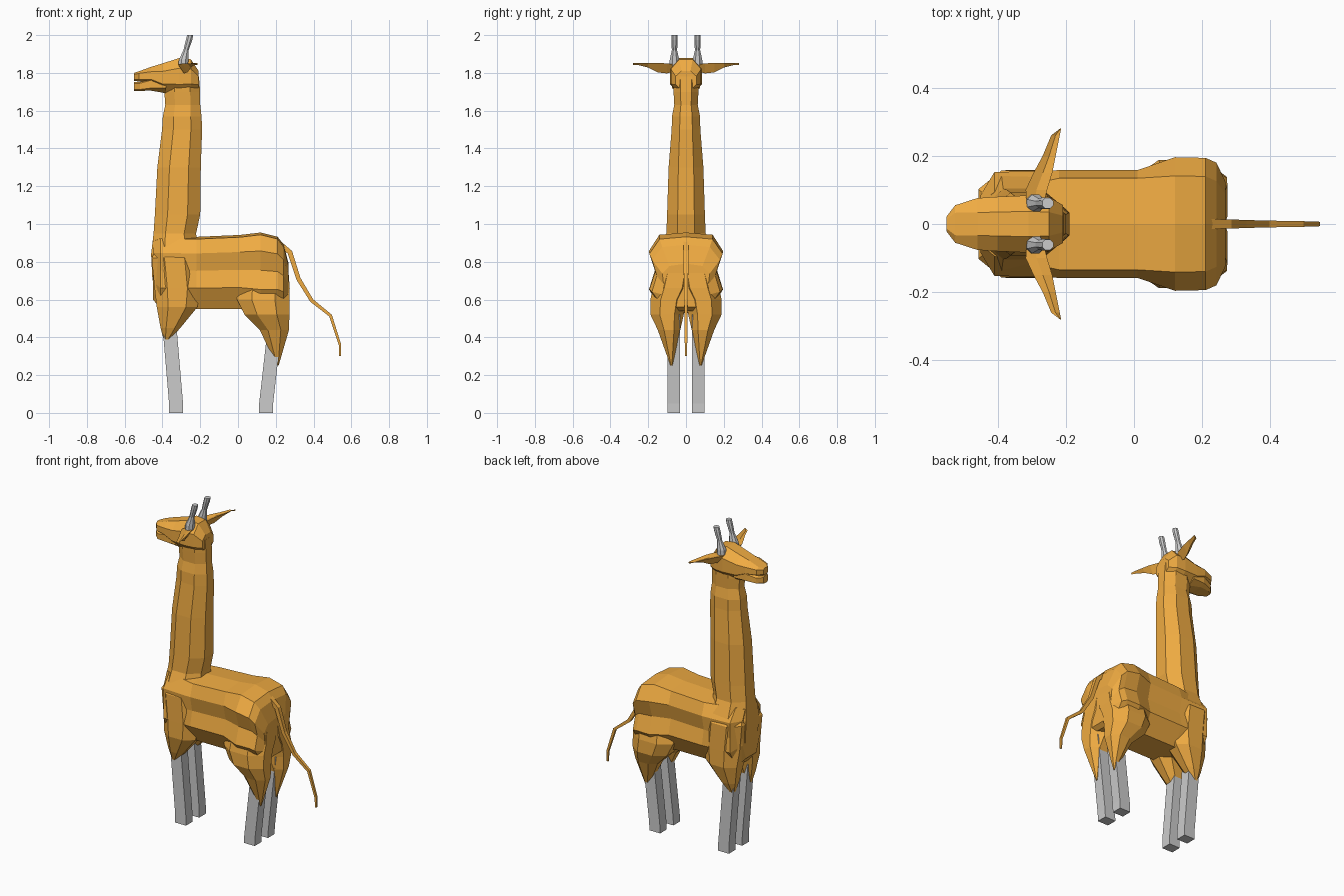
import bpy, bmesh
from mathutils import Vector

coat = bpy.data.materials.new("coat")
coat.diffuse_color = (0.87, 0.41, 0.055, 1)


def loft(name, rings, mat=coat):
    """Skin a stack of equal-length rings, closed at both ends."""
    bm = bmesh.new()
    vr = [[bm.verts.new(p) for p in r] for r in rings]
    n = len(vr[0])
    for a, b in zip(vr, vr[1:]):
        for i in range(n):
            j = (i + 1) % n
            bm.faces.new((a[i], a[j], b[j], b[i]))
    bm.faces.new(vr[0])
    bm.faces.new(vr[-1])
    bmesh.ops.recalc_face_normals(bm, faces=bm.faces)
    me = bpy.data.meshes.new(name)
    bm.to_mesh(me)
    bm.free()
    ob = bpy.data.objects.new(name, me)
    bpy.context.collection.objects.link(ob)
    if mat:
        me.materials.append(mat)
    return ob


def octagon(a0, a1, b0, b1, c=0.28):
    """Rectangle with chamfered corners, as 2D points."""
    da, db = (a1 - a0) * c, (b1 - b0) * c
    return [(a0 + da, b0), (a1 - da, b0), (a1, b0 + db), (a1, b1 - db),
            (a1 - da, b1), (a0 + da, b1), (a0, b1 - db), (a0, b0 + db)]


def flat_ring(z, x0, x1, y0, y1, c=0.28, side=1):
    return [(x, y * side, z) for x, y in octagon(x0, x1, y0, y1, c)]


def upright_ring(x, w, z0, z1, c=0.28):
    return [(x, y, z) for y, z in octagon(-w, w, z0, z1, c)]


# Trunk: waisted cross-sections along x
def trunk_ring(x, w, z0, z1, waist, top):
    h = z1 - z0
    half = [(top * w, z1 - 0.012), (w, z0 + 0.77 * h), (w * waist, z0 + 0.53 * h),
            (w, z0 + 0.29 * h), (0.6 * w, z0)]
    pts = [(0, z1)] + half + [(0, z0)] + [(-y, z) for y, z in reversed(half)]
    return [(x, y, z) for y, z in pts]


loft("trunk", [trunk_ring(*r) for r in (
    (-0.45, 0.085, 0.60, 0.92, 1.0, 0.7),
    (-0.41, 0.152, 0.55, 0.935, 1.0, 0.62),
    (-0.22, 0.158, 0.55, 0.932, 0.88, 0.85),
    (0.01, 0.158, 0.55, 0.942, 0.86, 0.85),
    (0.12, 0.196, 0.53, 0.955, 0.84, 0.72),
    (0.21, 0.194, 0.54, 0.932, 0.84, 0.72),
    (0.242, 0.180, 0.54, 0.89, 0.86, 0.7),
    (0.268, 0.125, 0.56, 0.79, 0.95, 0.7))])

# Neck: octagonal rings going up, flaring into the chest
loft("neck", [flat_ring(z, x0, x1, -w, w) for z, x0, x1, w in (
    (0.70, -0.453, -0.22, 0.135),
    (0.84, -0.46, -0.21, 0.15),
    (0.95, -0.447, -0.222, 0.104),
    (1.05, -0.44, -0.20, 0.10),
    (1.30, -0.427, -0.197, 0.092),
    (1.50, -0.402, -0.19, 0.076),
    (1.57, -0.398, -0.193, 0.074),
    (1.63, -0.385, -0.20, 0.062),
    (1.70, -0.39, -0.20, 0.066),
    (1.78, -0.38, -0.207, 0.07))])

# Head with upper muzzle, and a lower jaw leaving a thin mouth slit
loft("head", [upright_ring(*r) for r in (
    (-0.55, 0.022, 1.757, 1.80, 0.2),
    (-0.525, 0.055, 1.755, 1.808, 0.2),
    (-0.46, 0.076, 1.74, 1.832),
    (-0.40, 0.080, 1.70, 1.85),
    (-0.31, 0.084, 1.685, 1.879),
    (-0.25, 0.080, 1.69, 1.872),
    (-0.208, 0.055, 1.71, 1.81))])
loft("lower_jaw", [upright_ring(*r) for r in (
    (-0.55, 0.022, 1.705, 1.752, 0.15),
    (-0.52, 0.052, 1.705, 1.752, 0.15),
    (-0.46, 0.070, 1.706, 1.775, 0.2),
    (-0.38, 0.074, 1.692, 1.79))])

# Tail: tapering square tube along a drooping path
path = [Vector((x, 0, z)) for x, z in (
    (0.19, 0.92), (0.275, 0.85), (0.32, 0.71), (0.39, 0.595),
    (0.49, 0.515), (0.54, 0.36), (0.54, 0.30))]
rings = []
for i, p in enumerate(path):
    d = (path[min(i + 1, len(path) - 1)] - path[max(i - 1, 0)]).normalized()
    side = Vector((0, 1, 0))
    up = d.cross(side)
    r = 0.015 - 0.0017 * i
    rings.append([p + r * v for v in (side + up, up - side, -side - up, side - up)])
loft("tail", rings)

for s, tag in ((-1, "left"), (1, "right")):
    # Shoulders and haunches swell from inside the trunk, then taper to a point
    loft(f"shoulder_{tag}", [flat_ring(*r, side=s) for r in (
        (0.89, -0.42, -0.24, -0.02, 0.11),
        (0.82, -0.457, -0.215, -0.04, 0.157),
        (0.66, -0.442, -0.20, -0.04, 0.158),
        (0.56, -0.43, -0.215, 0.0, 0.158),
        (0.45, -0.41, -0.305, 0.035, 0.125),
        (0.37, -0.389, -0.377, 0.072, 0.09))])
    loft(f"haunch_{tag}", [flat_ring(*r, side=s) for r in (
        (0.80, 0.08, 0.25, -0.03, 0.15),
        (0.74, 0.05, 0.268, -0.05, 0.155),
        (0.66, 0.0, 0.274, -0.04, 0.176),
        (0.60, -0.005, 0.273, -0.005, 0.188),
        (0.52, 0.035, 0.272, 0.012, 0.188),
        (0.44, 0.115, 0.27, 0.03, 0.15),
        (0.25, 0.205, 0.215, 0.072, 0.082))])
    # Legs: slanted square posts
    for part, levels in (("front", ((0, -0.365), (0.05, -0.365), (0.52, -0.405))),
                         ("back", ((0, 0.11), (0.05, 0.112), (0.52, 0.165)))):
        loft(f"{part}_leg_{tag}", [
            [(x, 0.033 * s, z), (x + 0.074, 0.033 * s, z),
             (x + 0.074, 0.098 * s, z), (x, 0.098 * s, z)] for z, x in levels], None)
    # Ears: flattened leaf shapes pointing out and back
    loft(f"ear_{tag}", [
        [(x0, y * s, zt - 0.004), ((x0 + x1) / 2, y * s, zb),
         (x1, y * s, zt), ((x0 + x1) / 2, y * s, zt - 0.01)]
        for y, x0, x1, zb, zt in (
            (0.06, -0.315, -0.265, 1.81, 1.845),
            (0.10, -0.318, -0.255, 1.797, 1.85),
            (0.15, -0.295, -0.24, 1.803, 1.853),
            (0.20, -0.268, -0.23, 1.828, 1.853),
            (0.26, -0.243, -0.218, 1.843, 1.853),
            (0.28, -0.217, -0.214, 1.848, 1.851))])
    # Horns: waisted octagonal posts leaning back
    loft(f"horn_{tag}", [flat_ring(z, x - r, x + r, 0.061 - r, 0.061 + r, side=s)
                         for z, x, r in ((1.84, -0.29, 0.026), (1.87, -0.288, 0.025),
                                         (1.92, -0.275, 0.014), (1.975, -0.259, 0.017),
                                         (2.0, -0.253, 0.016))], None)
